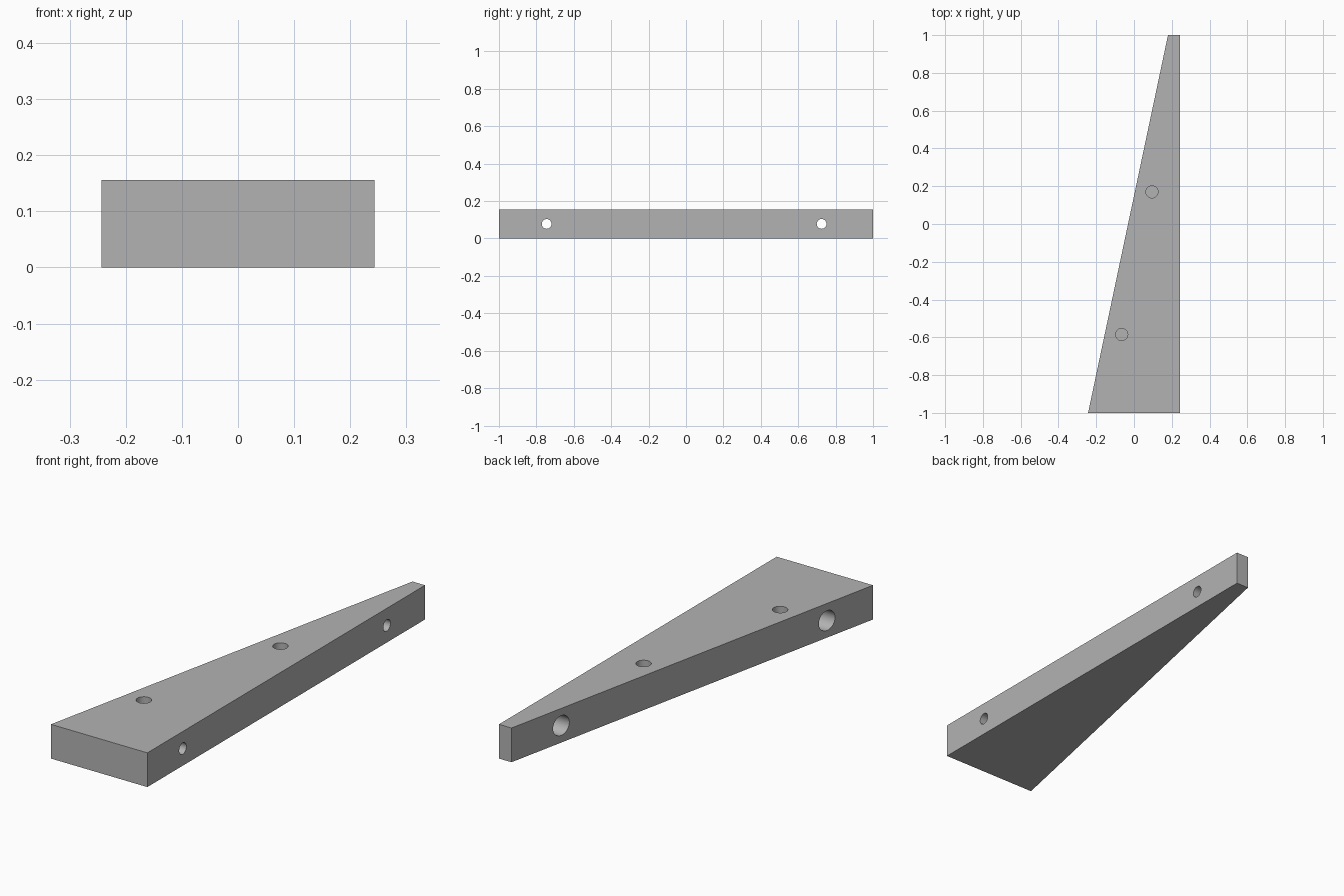
import bpy
import bmesh
import math
from mathutils import Matrix, Vector

cube = bpy.data.objects.get("Cube")
if cube:
    bpy.data.objects.remove(cube, do_unlink=True)

HALF_W, HALF_L, HEIGHT = 0.243, 1.0, 0.156
TIP_X = 0.18       # slanted side at the narrow back end
SEAT_X = 0.19      # floor of the counterbores

# Plain grey
grey = bpy.data.materials.new("grey")
grey.use_nodes = True
colour = (0.45, 0.45, 0.45, 1)
grey.diffuse_color = colour
grey.node_tree.nodes["Principled BSDF"].inputs["Base Color"].default_value = colour


def make_object(name, bm):
    mesh = bpy.data.meshes.new(name)
    bmesh.ops.recalc_face_normals(bm, faces=bm.faces)
    bm.to_mesh(mesh)
    bm.free()
    mesh.materials.append(grey)
    obj = bpy.data.objects.new(name, mesh)
    bpy.context.collection.objects.link(obj)
    return obj


def drill(body, name, start, end, radius):
    """Cut a round hole in body from start to end."""
    start, end = Vector(start), Vector(end)
    axis = end - start
    turn = axis.to_track_quat("Z", "Y").to_matrix().to_4x4()
    bm = bmesh.new()
    bmesh.ops.create_cone(bm, cap_ends=True, segments=48, radius1=radius,
                          radius2=radius, depth=axis.length,
                          matrix=Matrix.Translation((start + end) / 2) @ turn)
    cutter = make_object(name, bm)
    cutter.hide_render = True
    cut = body.modifiers.new(name, "BOOLEAN")
    cut.operation = "DIFFERENCE"
    cut.solver = "EXACT"
    cut.object = cutter
    bpy.ops.object.modifier_apply(modifier=cut.name)
    bpy.data.objects.remove(cutter, do_unlink=True)


# Tapered bar: plan profile pulled up
bm = bmesh.new()
plan = [(-HALF_W, -HALF_L), (HALF_W, -HALF_L), (HALF_W, HALF_L), (TIP_X, HALF_L)]
base = bm.faces.new([bm.verts.new((x, y, 0)) for x, y in plan])
pulled = bmesh.ops.extrude_face_region(bm, geom=[base])["geom"]
bmesh.ops.translate(bm, vec=(0, 0, HEIGHT),
                    verts=[v for v in pulled if isinstance(v, bmesh.types.BMVert)])
bar = make_object("tapered_bar", bm)
bpy.context.view_layer.objects.active = bar
bar.select_set(True)

# Sideways screw holes, counterbored from the slanted side
mid = HEIGHT / 2
for y in (-0.745, 0.725):
    drill(bar, "counterbore", (-0.5, y, mid), (SEAT_X, y, mid), 0.045)
    drill(bar, "screw_hole", (SEAT_X - 0.02, y, mid), (0.5, y, mid), 0.026)

# Blind holes in the top
for x, y in ((0.095, 0.17), (-0.065, -0.585)):
    drill(bar, "top_hole", (x, y, HEIGHT + 0.1), (x, y, 0.055), 0.032)

bpy.ops.object.shade_smooth_by_angle(angle=math.radians(30))
